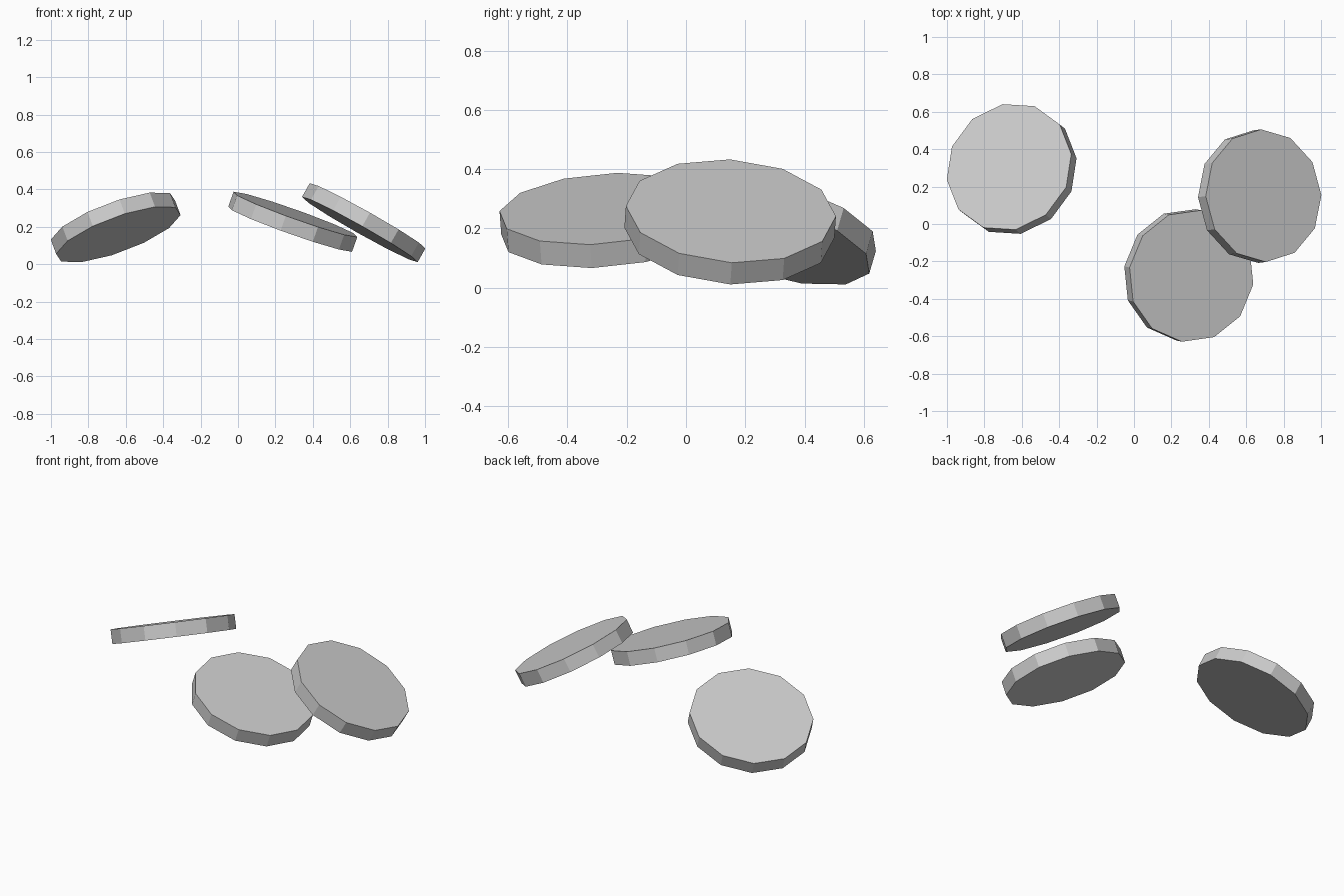
import bpy
from mathutils import Matrix, Vector

cube = bpy.data.objects.get("Cube")
if cube:
    bpy.data.objects.remove(cube, do_unlink=True)

RADIUS, THICKNESS, SIDES = 0.355, 0.084, 12

# One plain grey for every disc
grey = bpy.data.materials.new("light_grey")
grey.use_nodes = True
colour = (0.6, 0.6, 0.6, 1)
grey.diffuse_color = colour
grey.node_tree.nodes["Principled BSDF"].inputs["Base Color"].default_value = colour


def disc(name, centre, normal, corner):
    """Twelve-sided disc facing along normal, one corner lying over the given x, y direction."""
    n = Vector(normal).normalized()
    x, y = corner
    u = Vector((x, y, -(n.x * x + n.y * y) / n.z)).normalized()
    v = n.cross(u)
    bpy.ops.mesh.primitive_cylinder_add(vertices=SIDES, radius=RADIUS, depth=THICKNESS)
    ob = bpy.context.object
    ob.name = name
    ob.data.materials.append(grey)
    turn = Matrix((u, v, n)).transposed().to_4x4()
    ob.matrix_world = Matrix.Translation(centre) @ turn
    return ob


# Three loose discs, each tilted its own way
disc("right_disc", (-0.654, 0.294, 0.197), (-0.335, 0.265, 0.904), (0.31, -0.11))
disc("front_disc", (0.293, -0.275, 0.227), (0.335, -0.07, 0.94), (0.326, -0.045))
disc("left_disc", (0.672, 0.149, 0.222), (0.49, 0.06, 0.87), (0.307, 0.003))
